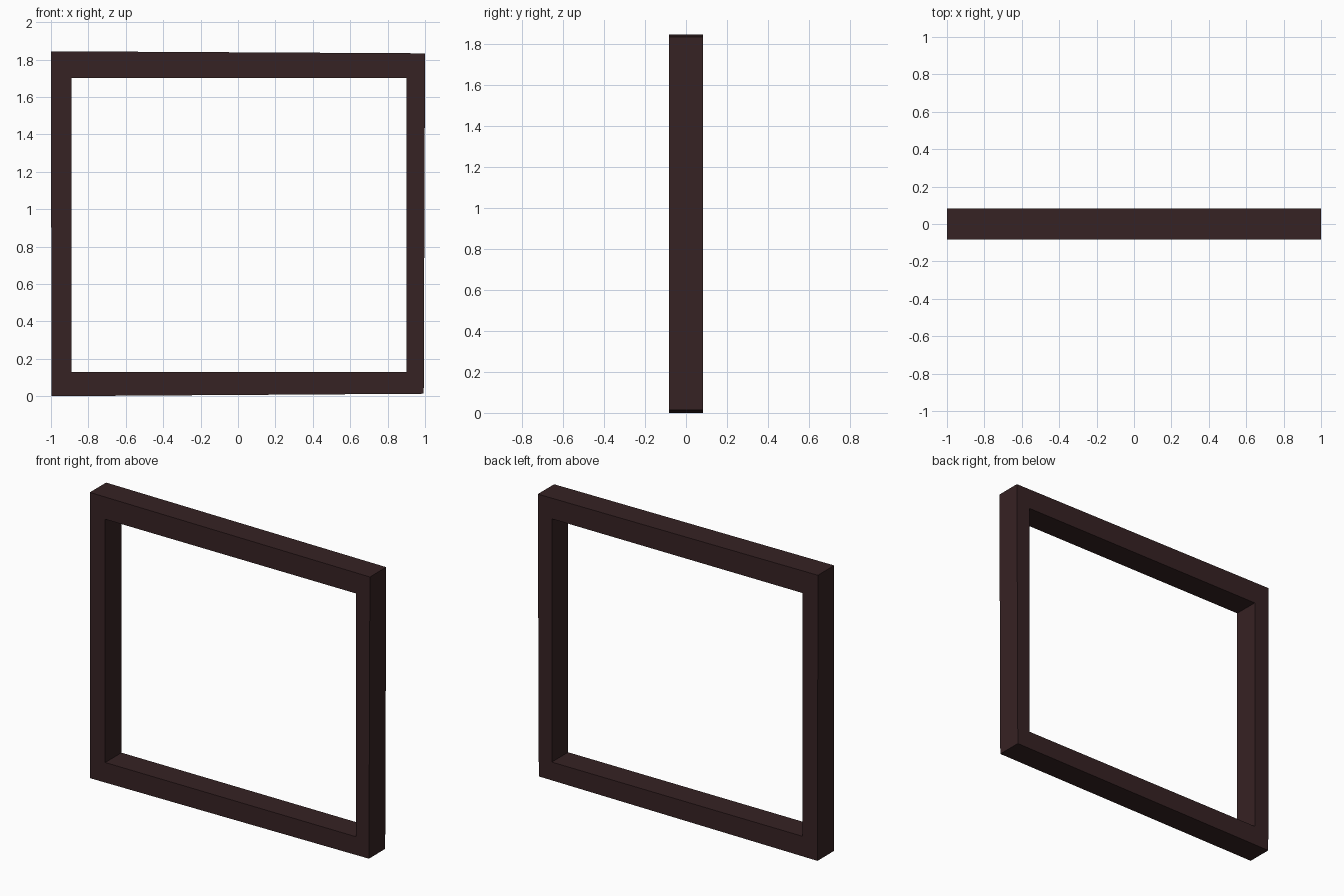
import bpy
import bmesh

cube = bpy.data.objects.get("Cube")
if cube:
    bpy.data.objects.remove(cube, do_unlink=True)

# Dark brown wood
wood = bpy.data.materials.new("dark_brown_wood")
wood.use_nodes = True
colour = (0.037, 0.016, 0.017, 1)
wood.diffuse_color = colour
shader = wood.node_tree.nodes["Principled BSDF"]
shader.inputs["Base Color"].default_value = colour
shader.inputs["Roughness"].default_value = 0.8

# Slightly skewed outer outline around a square-cut opening
HALF_DEPTH = 0.083
outer = [(-0.997, 0), (0.993, 0.013), (1, 1.833), (-1, 1.844)]
inner = [(-0.89, 0.13), (0.9, 0.13), (0.9, 1.7), (-0.89, 1.7)]

bm = bmesh.new()


def ring(outline, y):
    return [bm.verts.new((x, y, z)) for x, z in outline]


# Four rings, in order around the frame's rectangular section
rings = [ring(outer, -HALF_DEPTH), ring(inner, -HALF_DEPTH),
         ring(inner, HALF_DEPTH), ring(outer, HALF_DEPTH)]
for a, b in zip(rings, rings[1:] + rings[:1]):
    for i in range(4):
        j = (i + 1) % 4
        bm.faces.new((a[i], a[j], b[j], b[i]))
bmesh.ops.recalc_face_normals(bm, faces=bm.faces)

mesh = bpy.data.meshes.new("window_frame")
bm.to_mesh(mesh)
bm.free()
mesh.materials.append(wood)
frame = bpy.data.objects.new("window_frame", mesh)
bpy.context.collection.objects.link(frame)
